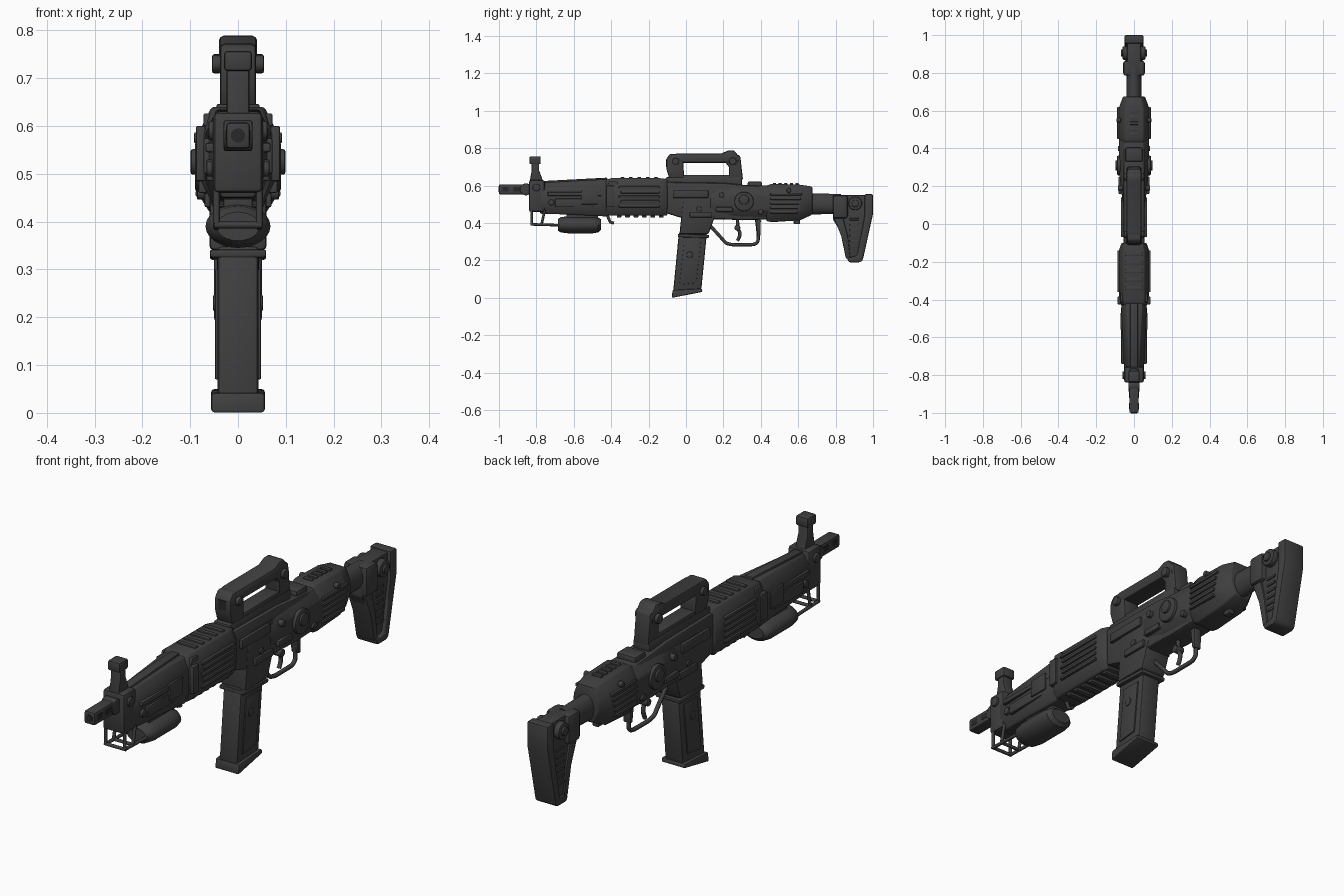
import bpy, bmesh, math
from mathutils import Vector


def material(name, v):
    m = bpy.data.materials.new(name)
    m.diffuse_color = (v, v, v, 1)
    return m


BODY = material("dark grey metal", 0.05)
DARK = material("black recess", 0.022)


def finish(bm, name, bevel=0.0, mat=BODY):
    bmesh.ops.recalc_face_normals(bm, faces=bm.faces)
    if bevel:
        edges = [e for e in bm.edges if e.calc_face_angle(0) > math.radians(28)]
        bmesh.ops.bevel(bm, geom=edges, offset=bevel, offset_type='OFFSET', segments=2,
                        profile=0.5, affect='EDGES', clamp_overlap=True)
    me = bpy.data.meshes.new(name)
    bm.to_mesh(me)
    bm.free()
    me.materials.append(mat)
    ob = bpy.data.objects.new(name, me)
    bpy.context.collection.objects.link(ob)
    return ob


def loft(name, rings, bevel=0.0, mat=BODY):
    """Skin a list of equal-length rings and cap both ends."""
    bm = bmesh.new()
    vs = [[bm.verts.new(p) for p in r] for r in rings]
    n = len(rings[0])
    for a, b in zip(vs, vs[1:]):
        for i in range(n):
            bm.faces.new((a[i], a[(i + 1) % n], b[(i + 1) % n], b[i]))
    bm.faces.new(vs[0])
    bm.faces.new(vs[-1])
    return finish(bm, name, bevel, mat)


def side(name, pts, hw, bevel=0.006, x=0.0, mat=BODY):
    """Extrude a (y, z) side profile across x."""
    return loft(name, [[(x + s * hw, y, z) for y, z in pts] for s in (-1, 1)], bevel, mat)


def box(name, x, y0, y1, z0, z1, hw, bevel=0.004, mat=BODY):
    return side(name, [(y0, z0), (y1, z0), (y1, z1), (y0, z1)], hw, bevel, x, mat)


def octo(y, hw, z0, z1, top, low, ch=0.05):
    """Eight-sided section: half widths at the middle, top and bottom."""
    return [(hw, y, z0 + ch), (hw, y, z1 - ch), (top, y, z1), (-top, y, z1),
            (-hw, y, z1 - ch), (-hw, y, z0 + ch), (-low, y, z0), (low, y, z0)]


def oval(y, hw, z0, z1, n=24):
    return [(hw * math.cos(t), y, (z0 + z1) / 2 + (z1 - z0) / 2 * math.sin(t))
            for t in (2 * math.pi * i / n for i in range(n))]


def knob(name, x0, x1, y, z, r, bevel=0.004, n=24, mat=BODY):
    """Disc on an x axis."""
    return loft(name, [[(x, y + r * math.cos(2 * math.pi * i / n), z + r * math.sin(2 * math.pi * i / n))
                        for i in range(n)] for x in (x0, x1)], bevel, mat)


def rod(name, pts, r, kind='POLY'):
    cu = bpy.data.curves.new(name, 'CURVE')
    cu.dimensions = '3D'
    cu.bevel_depth, cu.bevel_resolution, cu.use_fill_caps = r, 2, True
    s = cu.splines.new(kind)
    s.points.add(len(pts) - 1)
    for p, co in zip(s.points, pts):
        p.co = (*co, 1)
    if kind == 'NURBS':
        s.use_endpoint_u, s.order_u = True, 3
    cu.materials.append(BODY)
    ob = bpy.data.objects.new(name, cu)
    bpy.context.collection.objects.link(ob)


# Muzzle with ports
box("muzzle", 0, -1.0, -0.82, 0.553, 0.607, 0.025, 0.007)
knob("barrel_collar", -0.03, 0.03, -0.855, 0.58, 0.032)
loft("bore", [oval(-1.003, 0.015, 0.565, 0.595), oval(-0.98, 0.015, 0.565, 0.595)], mat=DARK)
for y in (-0.965, -0.905):
    box("muzzle_port", 0, y - 0.017, y + 0.017, 0.57, 0.592, 0.0265, 0, DARK)

# Front sight
side("sight_post", [(-0.84, 0.6), (-0.755, 0.6), (-0.785, 0.68), (-0.785, 0.72), (-0.825, 0.72), (-0.825, 0.68)], 0.024)
box("sight_cap", 0, -0.837, -0.777, 0.715, 0.757, 0.029, 0.007)
box("sight_block", 0, -0.84, -0.755, 0.46, 0.63, 0.052, 0.012)
for s in (-1, 1):
    knob("sight_block_pin", s * 0.045, s * 0.062, -0.80, 0.59, 0.02)

# Front handguard
loft("front_handguard", [octo(-0.78, 0.052, 0.45, 0.615, 0.025, 0.035),
                         octo(-0.60, 0.060, 0.445, 0.625, 0.035, 0.042),
                         octo(-0.42, 0.068, 0.435, 0.635, 0.045, 0.048)], 0.006)
side("top_ridge", [(-0.76, 0.60), (-0.42, 0.61), (-0.42, 0.643), (-0.76, 0.625)], 0.02)
for s in (-1, 1):
    box("guard_side_rail", s * 0.056, -0.74, -0.44, 0.545, 0.565, 0.012)
    box("guard_side_plate", s * 0.056, -0.70, -0.50, 0.485, 0.53, 0.010)
    box("guard_clip", s * 0.062, -0.56, -0.47, 0.50, 0.575, 0.010)
    knob("guard_bolt", s * 0.05, s * 0.066, -0.72, 0.51, 0.016)
rod("front_hook", [(0, -0.42, 0.44), (0, -0.405, 0.405), (0, -0.385, 0.40)], 0.008)

# Ribbed handguard
loft("ribbed_handguard", [octo(-0.43, 0.070, 0.44, 0.63, 0.05, 0.05),
                          octo(-0.40, 0.080, 0.44, 0.64, 0.055, 0.055),
                          octo(-0.14, 0.080, 0.44, 0.64, 0.055, 0.055),
                          octo(-0.10, 0.066, 0.44, 0.635, 0.045, 0.05)], 0.006)
for s in (-1, 1):
    for i in range(5):
        box("handguard_rib", s * 0.079, -0.36 + 0.01 * (i % 2), -0.14, 0.484 + i * 0.025, 0.497 + i * 0.025, 0.009)
    box("handguard_band", s * 0.078, -0.425, -0.385, 0.485, 0.60, 0.010)
    side("handguard_ear", [(-0.42, 0.6), (-0.36, 0.6), (-0.37, 0.626), (-0.41, 0.626)], 0.008, 0.003, s * 0.064)
for i in range(6):
    box("lower_tooth", 0, -0.37 + i * 0.045, -0.345 + i * 0.045, 0.43, 0.45, 0.045)
for i in range(5):
    box("top_slat", 0, -0.35 + i * 0.045, -0.33 + i * 0.045, 0.63, 0.646, 0.045)

# Receiver
side("receiver_core", [(-0.13, 0.46), (0.0, 0.42), (0.2, 0.42), (0.30, 0.415), (0.45, 0.42), (0.45, 0.595),
                       (0.3, 0.605), (0.2, 0.615), (-0.13, 0.62)], 0.056, 0.012)
loft("rear_receiver", [octo(0.13, 0.062, 0.435, 0.60, 0.04, 0.04),
                       octo(0.25, 0.076, 0.42, 0.60, 0.045, 0.045),
                       octo(0.45, 0.080, 0.42, 0.60, 0.05, 0.05)], 0.006)
side("magazine_well", [(-0.035, 0.34), (0.12, 0.34), (0.16, 0.45), (0.16, 0.58), (-0.01, 0.58)], 0.060, 0.01)
box("receiver_top_rail", 0, -0.11, 0.30, 0.60, 0.645, 0.040, 0.008)
box("rear_latch", 0, 0.33, 0.405, 0.59, 0.622, 0.045, 0.008)
for s in (-1, 1):
    knob("selector_disc", s * 0.07, s * 0.090, 0.31, 0.515, 0.052, 0.006)
    knob("selector_hub", s * 0.08, s * 0.099, 0.31, 0.525, 0.027, 0.005)
    box("receiver_plate", s * 0.062, -0.07, 0.12, 0.535, 0.575, 0.008)
    box("receiver_lower_plate", s * 0.062, 0.02, 0.14, 0.43, 0.46, 0.008)
    box("selector_lever", s * 0.074, 0.16, 0.25, 0.46, 0.485, 0.009)
    for y, z in ((0.07, 0.475), (0.19, 0.55), (0.40, 0.46)):
        knob("receiver_pin", s * 0.05, s * (0.067 if y < 0.1 else 0.086), y, z, 0.014, 0.003, 16)

# Carrying handle
side("handle_front", [(-0.09, 0.64), (-0.01, 0.64), (-0.015, 0.74), (-0.03, 0.77), (-0.085, 0.77),
                      (-0.105, 0.745), (-0.105, 0.69)], 0.038, 0.008)
side("handle_grip", [(-0.08, 0.722), (0.215, 0.722), (0.28, 0.70), (0.285, 0.755), (0.255, 0.79), (0.225, 0.788),
                     (0.19, 0.772), (-0.06, 0.772)], 0.040, 0.011)
side("handle_rear", [(0.23, 0.63), (0.305, 0.63), (0.29, 0.76), (0.25, 0.775), (0.20, 0.735), (0.23, 0.70)], 0.036, 0.008)
box("handle_base", 0, -0.09, 0.30, 0.625, 0.658, 0.034, 0.007)
box("handle_window", 0, -0.108, -0.10, 0.70, 0.74, 0.018, 0, DARK)
for s in (-1, 1):
    knob("handle_front_knob", s * 0.035, s * 0.054, -0.055, 0.73, 0.018)
    knob("handle_rear_knob", s * 0.035, s * 0.054, 0.25, 0.73, 0.020)

# Magazine
side("magazine", [(-0.07, 0.02), (0.082, 0.045), (0.112, 0.35), (-0.038, 0.35)], 0.043, 0.010)
side("magazine_collar", [(-0.043, 0.325), (0.122, 0.32), (0.124, 0.336), (-0.043, 0.342)], 0.059, 0.005)
side("magazine_foot", [(-0.076, 0.0), (0.088, 0.032), (0.085, 0.05), (-0.072, 0.042)], 0.056, 0.006)
for s in (-1, 1):
    side("magazine_panel", [(-0.035, 0.07), (0.055, 0.08), (0.08, 0.30), (-0.01, 0.30)], 0.004, 0.002, s * 0.044)
    knob("magazine_catch", s * 0.04, s * 0.052, 0.02, 0.23, 0.018)

# Trigger and guard
rod("trigger_guard", [(0, 0.13, 0.385), (0, 0.19, 0.32), (0, 0.22, 0.284), (0, 0.31, 0.284), (0, 0.38, 0.285),
                      (0, 0.39, 0.33), (0, 0.375, 0.44)], 0.009, 'NURBS')
side("guard_rear_strut", [(0.37, 0.42), (0.40, 0.42), (0.398, 0.33), (0.382, 0.33)], 0.018)
rod("trigger", [(0, 0.275, 0.43), (0, 0.275, 0.37), (0, 0.295, 0.34), (0, 0.275, 0.305)], 0.009, 'NURBS')
knob("trigger_pivot", -0.02, 0.02, 0.275, 0.375, 0.016)

# Ribbed rear body
loft("rear_body", [octo(0.43, 0.074, 0.41, 0.60, 0.05, 0.05),
                   octo(0.46, 0.082, 0.405, 0.61, 0.05, 0.05),
                   octo(0.61, 0.082, 0.415, 0.605, 0.05, 0.05),
                   octo(0.675, 0.058, 0.445, 0.595, 0.038, 0.035)], 0.006)
for s in (-1, 1):
    for i in range(5):
        box("rear_rib", s * 0.080, 0.45, 0.62 - 0.006 * (4 - i), 0.452 + i * 0.024, 0.465 + i * 0.024, 0.009)
    knob("rear_side_stud", s * 0.07, s * 0.092, 0.55, 0.575, 0.012)
for i in range(5):
    box("rear_top_slat", 0, 0.465 + i * 0.03, 0.482 + i * 0.03, 0.60, 0.614, 0.022, 0.003)
box("rear_bottom_lug", 0, 0.575, 0.61, 0.395, 0.43, 0.014)

# Stock
loft("stock_tube", [oval(0.64, 0.040, 0.445, 0.56), oval(0.83, 0.038, 0.45, 0.555)])
side("stock", [(0.785, 0.55), (0.98, 0.55), (0.985, 0.45), (0.935, 0.20), (0.875, 0.20), (0.85, 0.24), (0.835, 0.34),
               (0.785, 0.42)], 0.036, 0.008)
box("stock_clamp", 0, 0.785, 0.865, 0.425, 0.55, 0.057, 0.014)
side("butt_plate", [(0.955, 0.555), (1.0, 0.555), (1.0, 0.45), (0.945, 0.20), (0.93, 0.19), (0.87, 0.19), (0.86, 0.215),
                    (0.915, 0.225), (0.955, 0.44)], 0.050, 0.008)
side("stock_front_rim", [(0.79, 0.43), (0.84, 0.43), (0.865, 0.33), (0.88, 0.21), (0.855, 0.21), (0.83, 0.33)], 0.044)
for s in (-1, 1):
    knob("stock_dial", s * 0.03, s * 0.060, 0.905, 0.505, 0.036, 0.006)
    knob("stock_dial_hub", s * 0.05, s * 0.069, 0.905, 0.505, 0.019, 0.004)
    for i in range(6):
        box("stock_rib", s * 0.036, 0.875, 0.925, 0.27 + i * 0.029, 0.281 + i * 0.029, 0.005, 0.002)

# Underslung frame and pod
for s in (-1, 1):
    rod("frame_front_leg", [(s * 0.045, -0.825, 0.60), (s * 0.045, -0.825, 0.393)], 0.007)
    rod("frame_rear_leg", [(s * 0.045, -0.755, 0.47), (s * 0.045, -0.772, 0.393)], 0.007)
    rod("frame_rail", [(s * 0.045, -0.828, 0.393), (s * 0.045, -0.66, 0.388)], 0.007)
for y in (-0.825, -0.772):
    rod("frame_crossbar", [(-0.05, y, 0.393), (0.05, y, 0.393)], 0.007)
loft("pod", [oval(-0.685, 0.045, 0.36, 0.42), oval(-0.67, 0.060, 0.35, 0.432), oval(-0.63, 0.068, 0.345, 0.436),
             oval(-0.50, 0.068, 0.345, 0.436), oval(-0.47, 0.062, 0.35, 0.43), oval(-0.455, 0.045, 0.365, 0.42)])
box("pod_mount", 0, -0.64, -0.47, 0.42, 0.46, 0.03)

# Smooth the rounded surfaces, keep hard edges
for ob in bpy.data.objects:
    ob.select_set(ob.type == 'MESH')
bpy.context.view_layer.objects.active = bpy.data.objects["pod"]
bpy.ops.object.shade_smooth_by_angle(angle=math.radians(35))
